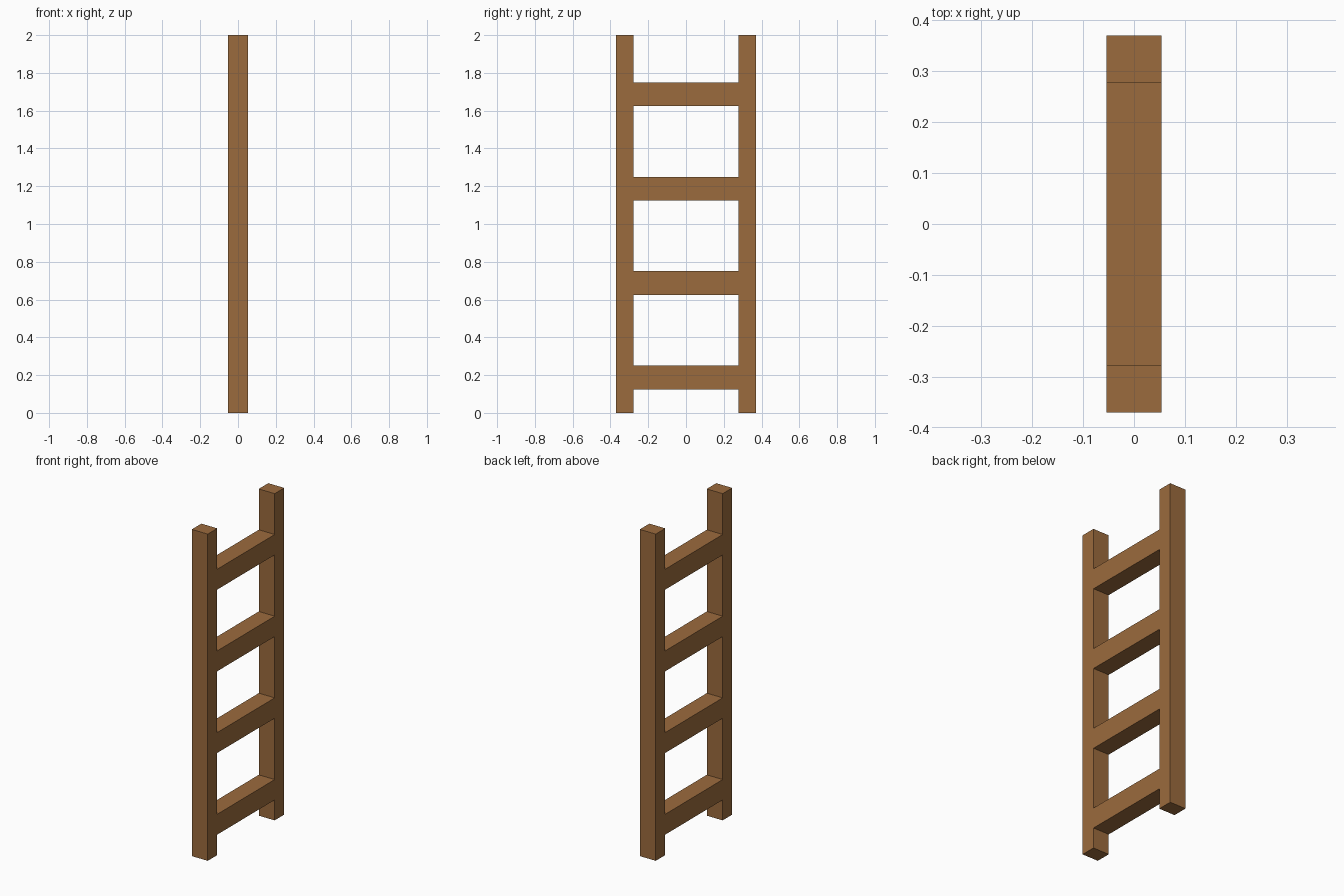
import bpy

if "Cube" in bpy.data.objects:
    bpy.data.objects.remove(bpy.data.objects["Cube"])

HALF_DEPTH = 0.054   # x half-extent shared by rails and rungs
INNER, OUTER = 0.278, 0.37
HEIGHT = 2.0

wood = bpy.data.materials.new("wood")
wood.diffuse_color = (0.33, 0.147, 0.047, 1)
wood.use_nodes = True
wood.node_tree.nodes["Principled BSDF"].inputs["Base Color"].default_value = wood.diffuse_color


def box(name, y0, y1, z0, z1):
    """Full-depth box spanning the given y and z ranges."""
    bpy.ops.mesh.primitive_cube_add(size=1, location=(0, (y0 + y1) / 2, (z0 + z1) / 2))
    ob = bpy.context.object
    ob.name = name
    ob.scale = (2 * HALF_DEPTH, y1 - y0, z1 - z0)
    bpy.ops.object.transform_apply(location=False, rotation=False, scale=True)
    ob.data.materials.append(wood)
    return ob


# Upright rails
box("front_rail", -OUTER, -INNER, 0, HEIGHT)
box("back_rail", INNER, OUTER, 0, HEIGHT)

# Evenly spaced rungs, flush with the rails
for i in range(4):
    z = 0.125 + 0.5 * i
    box(f"rung_{i + 1}", -INNER, INNER, z, z + 0.125)
